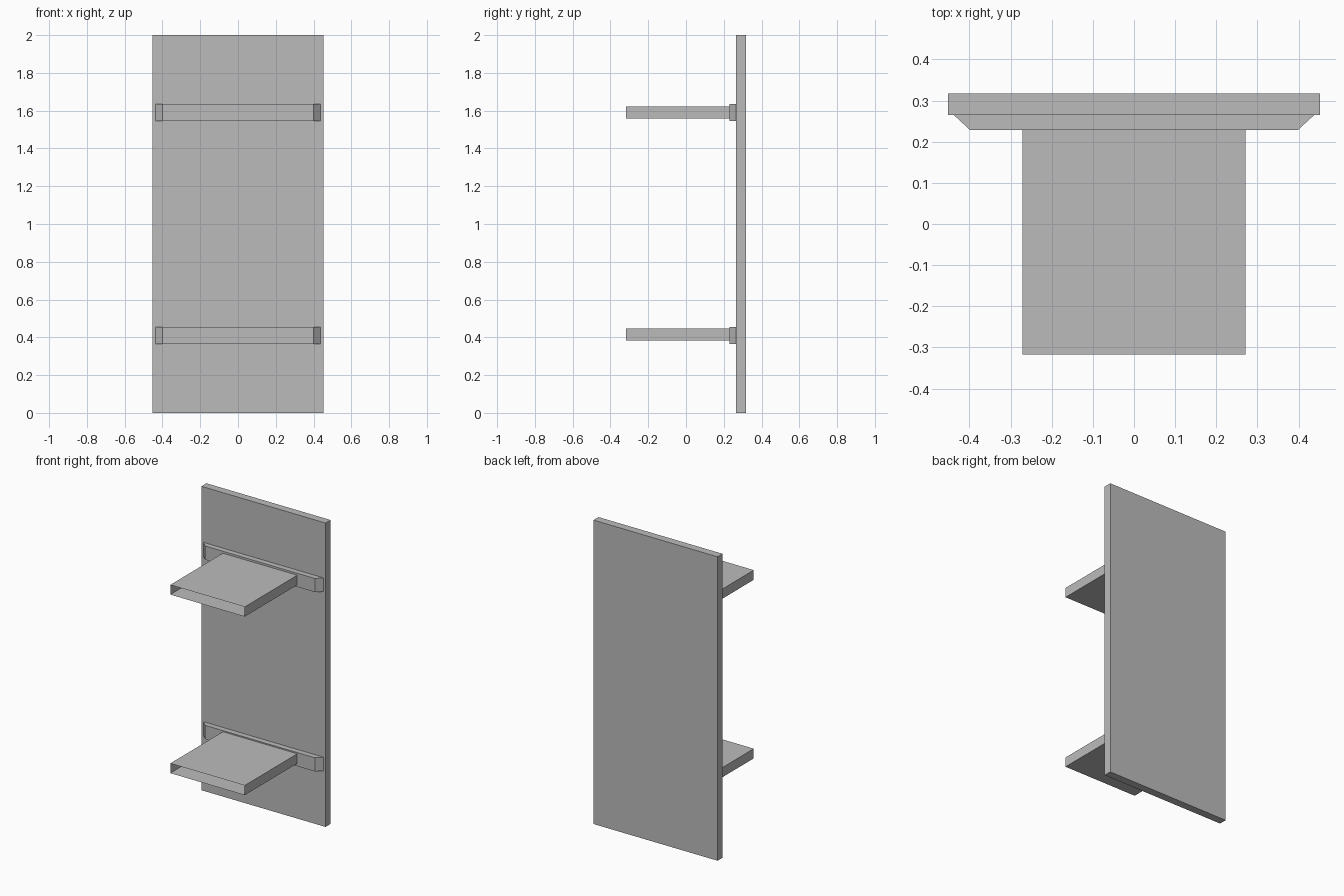
import bpy
import bmesh

cube = bpy.data.objects.get("Cube")
if cube:
    bpy.data.objects.remove(cube, do_unlink=True)

grey = bpy.data.materials.new("plain_grey")
grey.use_nodes = True
colour = (0.5, 0.5, 0.5, 1)
grey.diffuse_color = colour
grey.node_tree.nodes["Principled BSDF"].inputs["Base Color"].default_value = colour


def box(name, low, high, front_inset=0, open_ends=False):
    """Box between two corners; the front may be narrowed, or both ends left open."""
    bm = bmesh.new()
    bmesh.ops.create_cube(bm, size=1)
    if open_ends:
        ends = [f for f in bm.faces if abs(f.normal.y) > 0.9]
        bmesh.ops.delete(bm, geom=ends, context='FACES_ONLY')
    for v in bm.verts:
        inset = front_inset if v.co.y < 0 else 0
        v.co = [lo if c < 0 else hi for c, lo, hi in zip(v.co, low, high)]
        v.co.x += inset if v.co.x < 0 else -inset
    mesh = bpy.data.meshes.new(name)
    bm.to_mesh(mesh)
    bm.free()
    mesh.materials.append(grey)
    obj = bpy.data.objects.new(name, mesh)
    bpy.context.collection.objects.link(obj)
    return obj


# Upright back board
board_front, rail_front, depth = 0.265, 0.229, 0.317
box("back_board", (-0.452, board_front, 0), (0.452, depth, 2))

# Each level has a mounting rail with slanted ends and a hollow shelf open at the front
for level, z in (("lower", 0.41), ("upper", 1.59)):
    box(level + "_rail", (-0.438, rail_front, z - 0.045),
        (0.438, board_front, z + 0.045), front_inset=0.039)
    box(level + "_shelf", (-0.271, -depth, z - 0.032 + 0.005 * (level == "lower")),
        (0.271, rail_front, z + 0.032 + 0.005 * (level == "lower")), open_ends=True)
